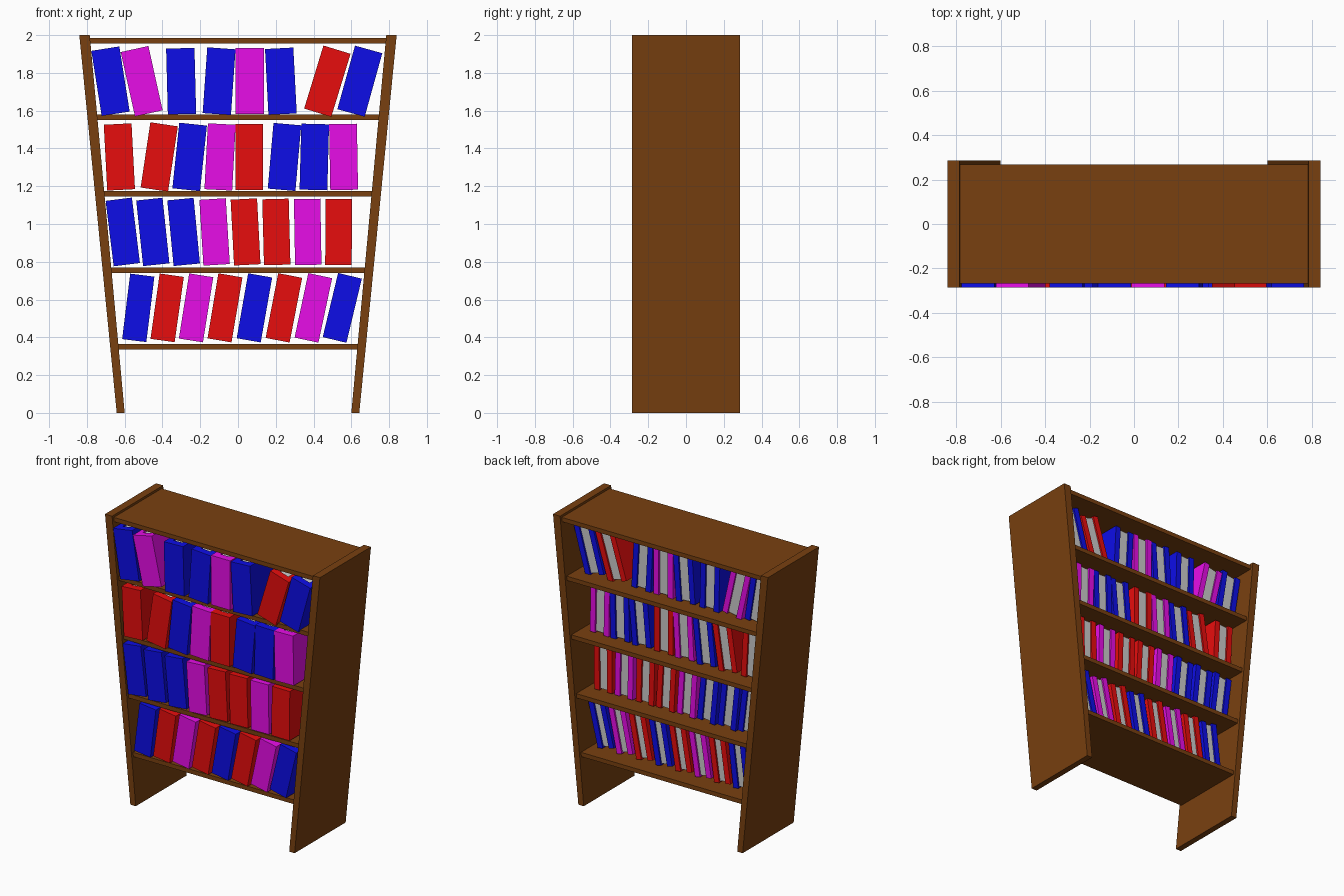
import bpy, bmesh
from math import radians

if "Cube" in bpy.data.objects:
    bpy.data.objects.remove(bpy.data.objects["Cube"])


def material(name, rgb):
    m = bpy.data.materials.new(name)
    m.diffuse_color = (*rgb, 1)
    m.use_nodes = True
    m.node_tree.nodes["Principled BSDF"].inputs["Base Color"].default_value = m.diffuse_color
    return m


WOOD = material("wood", (0.19, 0.051, 0.005))
COVERS = {"B": material("blue_cover", (0.004, 0.004, 0.8)),
          "M": material("magenta_cover", (0.8, 0.004, 0.8)),
          "R": material("red_cover", (0.8, 0.004, 0.004))}


def prism(name, outline, vector, mat=None):
    """Extrude a flat outline along a vector into a closed solid."""
    bm = bmesh.new()
    face = bm.faces.new([bm.verts.new(p) for p in outline])
    new = bmesh.ops.extrude_face_region(bm, geom=[face])["geom"]
    bmesh.ops.translate(bm, vec=vector,
                        verts=[v for v in new if isinstance(v, bmesh.types.BMVert)])
    bmesh.ops.recalc_face_normals(bm, faces=bm.faces)
    me = bpy.data.meshes.new(name)
    bm.to_mesh(me)
    bm.free()
    if mat:
        me.materials.append(mat)
    ob = bpy.data.objects.new(name, me)
    bpy.context.collection.objects.link(ob)
    return ob


def box(name, x0, x1, y0, y1, z0, z1, mat=None):
    return prism(name, [(x0, y0, z0), (x1, y0, z0), (x1, y1, z0), (x0, y1, z0)],
                 (0, 0, z1 - z0), mat)


# Splayed side panels
for side, s in (("left", -1), ("right", 1)):
    prism(side + "_panel", [(s * x, -0.285, z) for x, z in
                            ((0.60, 0), (0.642, 0), (0.84, 2), (0.785, 2))],
          (0, 0.57, 0), WOOD)

# Shelves and top board, ends tucked into the panels
for i in range(5):
    z = 0.35 + 0.405 * i
    w = 0.603 + 0.0925 * z
    box("shelf_%d" % (i + 1), -w, w, -0.267, 0.267, z - 0.015, z + 0.015, WOOD)

# Books per row: centre height, width, then (colour, x centre, lean in degrees)
ROWS = [
    (1.756, 0.15, [("B", -.675, -9), ("M", -.51, -12.5), ("B", -.301, -1.5), ("B", -.10, 4),
                   ("M", .063, 0), ("B", .227, -3), ("R", .473, 17), ("B", .645, 15.5)]),
    (1.355, 0.147, [("R", -.628, -3), ("R", -.417, 8.5), ("B", -.256, 6), ("M", -.095, 3),
                    ("R", .06, 0), ("B", .246, 5), ("B", .404, 1.5), ("M", .559, -1)]),
    (0.958, 0.14, [("B", -.61, -7), ("B", -.451, -6), ("B", -.288, -5.5), ("M", -.124, -3.5),
                   ("R", .04, -3), ("R", .203, -1.5), ("M", .369, -1), ("R", .533, 0.5)]),
    (0.556, 0.129, [("B", -.528, 7), ("R", -.375, 8), ("M", -.222, 9), ("R", -.069, 9.5),
                    ("B", .087, 10), ("R", .243, 11), ("M", .399, 12), ("B", .552, 13.5)]),
]
FRONT, BACK, T, SPINE, H = -0.285, 0.165, 0.04, 0.05, 0.349
for r, (z, width, books) in enumerate(ROWS, 1):
    a = width / 2
    b = a - T
    for n, (col, x, lean) in enumerate(books, 1):
        # U-shaped cover: spine at the front, boards on both sides
        u = [(-a, FRONT), (a, FRONT), (a, BACK), (b, BACK),
             (b, FRONT + SPINE), (-b, FRONT + SPINE), (-b, BACK), (-a, BACK)]
        cover = prism("book_cover_%d_%d" % (r, n), [(px, py, -H / 2) for px, py in u],
                      (0, 0, H), COVERS[col])
        # Page block set slightly back from the cover edges
        pages = box("book_pages_%d_%d" % (r, n), -b, b, FRONT + SPINE, BACK - 0.012,
                    -H / 2 + 0.01, H / 2 - 0.01)
        for ob in (cover, pages):
            ob.location = (x, 0, z)
            ob.rotation_euler = (0, radians(lean), 0)
